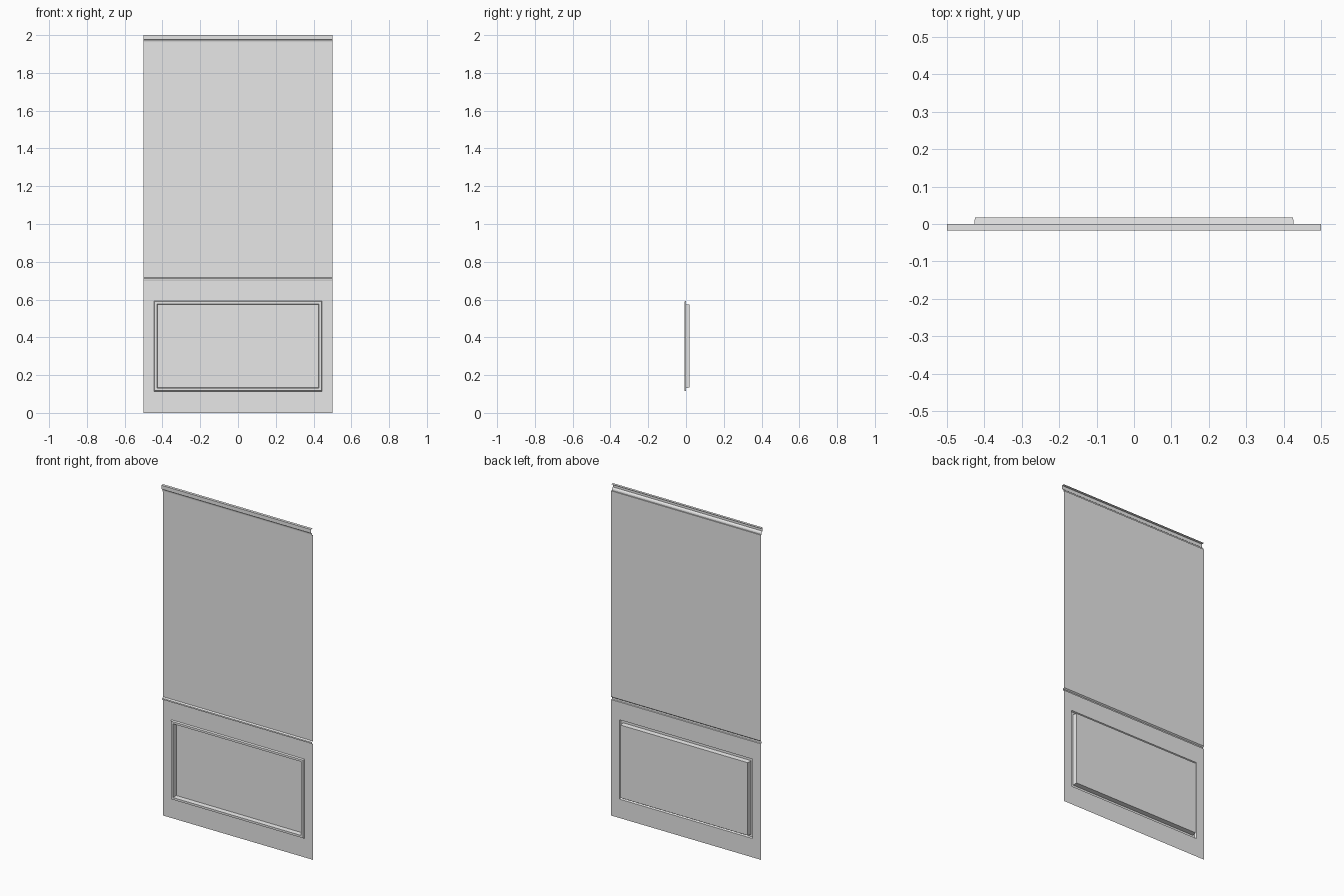
import bpy, bmesh, math

cube = bpy.data.objects.get("Cube")
if cube:
    bpy.data.objects.remove(cube, do_unlink=True)

paint = bpy.data.materials.new("light grey paint")
paint.use_nodes = True
grey = (0.8, 0.8, 0.8, 1)
paint.diffuse_color = grey
paint.node_tree.nodes["Principled BSDF"].inputs["Base Color"].default_value = grey

HALF = 0.5
RAIL_LOW, RAIL_HIGH, CROWN_LOW = 0.70, 0.717, 1.96


def finish(name, bm, angle=40):
    mesh = bpy.data.meshes.new(name)
    bm.to_mesh(mesh)
    bm.free()
    mesh.materials.append(paint)
    obj = bpy.data.objects.new(name, mesh)
    bpy.context.collection.objects.link(obj)
    bpy.ops.object.select_all(action='DESELECT')
    obj.select_set(True)
    bpy.context.view_layer.objects.active = obj
    bpy.ops.object.shade_smooth_by_angle(angle=math.radians(angle))
    return obj


def strip(name, profile):
    """Sweep an open (y, z) profile, listed from the bottom up, along the width."""
    bm = bmesh.new()
    pairs = [[bm.verts.new((x, y, z)) for x in (-HALF, HALF)] for y, z in profile]
    for (a, b), (c, d) in zip(pairs, pairs[1:]):
        bm.faces.new((a, b, d, c))
    return finish(name, bm)


def rings(name, loops, fill=False):
    """Join nested rectangles (half width, bottom, top, y), from the outside in."""
    bm = bmesh.new()
    rows = [[bm.verts.new((x, y, z)) for x, z in ((-w, lo), (w, lo), (w, hi), (-w, hi))]
            for w, lo, hi, y in loops]
    for outer, inner in zip(rows, rows[1:]):
        for i in range(4):
            j = (i + 1) % 4
            bm.faces.new((outer[i], outer[j], inner[j], inner[i]))
    if fill:
        bm.faces.new(rows[-1])
    return finish(name, bm)


# Thin wall sheets
opening = (0.445, 0.114, 0.593, 0)
rings("lower_wall", [(HALF, 0, RAIL_LOW, 0), opening])
strip("upper_wall", [(0, RAIL_HIGH), (0, CROWN_LOW)])

# Hollow chair rail
strip("chair_rail", [(0, RAIL_LOW), (-0.007, 0.702), (-0.009, 0.706),
                     (-0.008, 0.711), (0, RAIL_HIGH)])

# Crown: small step, curved cove, upright fascia and flat top
cove = [(-0.006 - 0.011 * (1 - math.cos(t * math.pi / 8)),
         1.964 + 0.013 * math.sin(t * math.pi / 8)) for t in range(5)]
strip("crown_moulding", [(0, CROWN_LOW), (-0.006, CROWN_LOW)] + cove
      + [(-0.017, 2), (0, 2)])

# Raised lip around the recessed panel
lip_inner = (0.428, 0.131, 0.576, -0.009)
rings("panel_frame", [opening, (0.441, 0.118, 0.589, -0.009), lip_inner])

# Recess walls and back
recess_back = (0.425, 0.134, 0.573, 0.018)
rings("panel_recess", [lip_inner, recess_back], fill=True)
